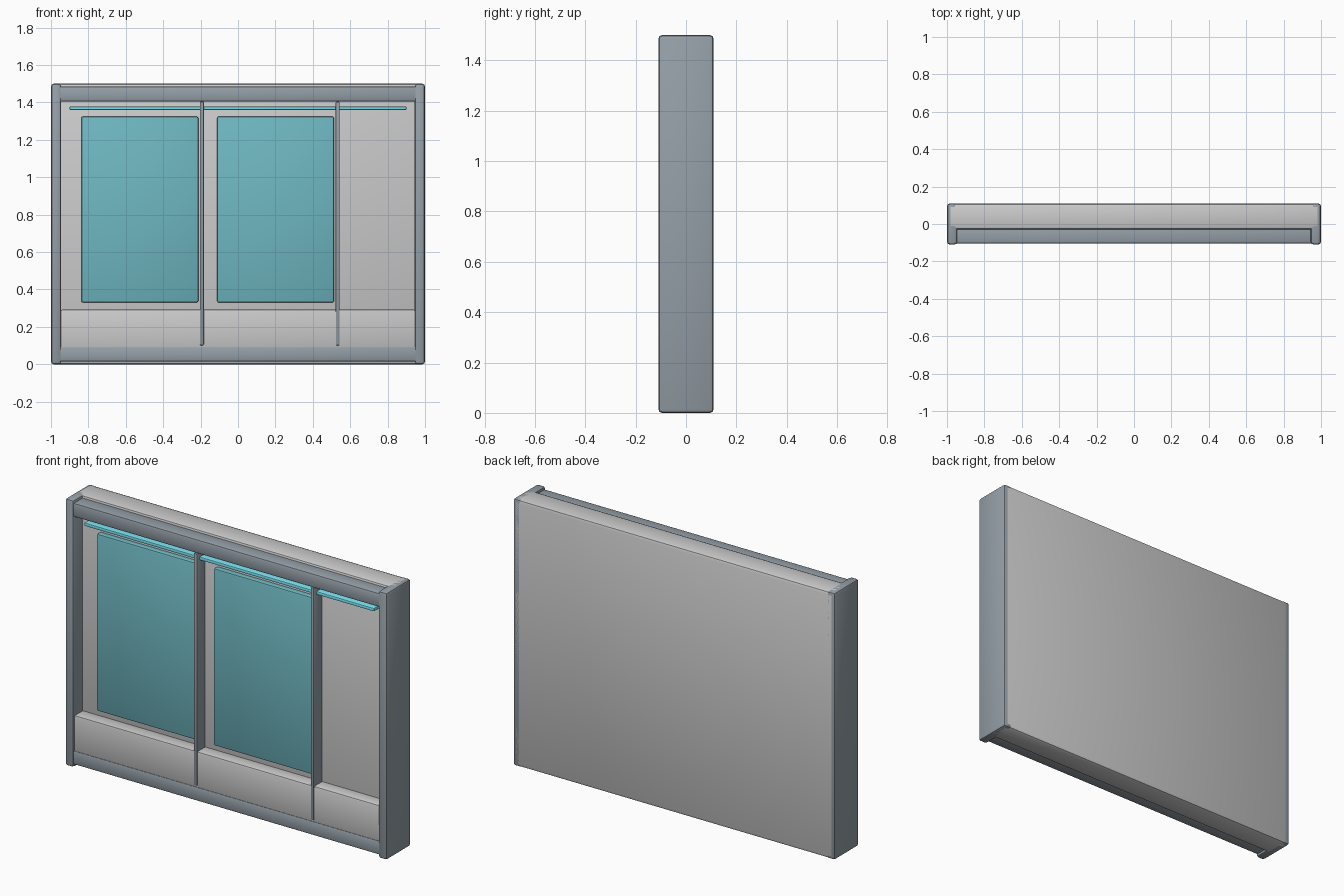
import bpy

if "Cube" in bpy.data.objects:
    bpy.data.objects.remove(bpy.data.objects["Cube"])


def material(name, color):
    m = bpy.data.materials.new(name)
    m.diffuse_color = (*color, 1)
    m.use_nodes = True
    m.node_tree.nodes["Principled BSDF"].inputs["Base Color"].default_value = m.diffuse_color
    return m


DARK = material("dark_metal", (0.30, 0.35, 0.39))
GLASS = material("teal_glass", (0.16, 0.48, 0.54))
GLOW = material("light_cyan", (0.20, 0.78, 0.90))


def box(name, x, y, z, bevel, mat=None):
    """Rounded box from (min, max) ranges on each axis."""
    bpy.ops.mesh.primitive_cube_add(
        size=1, location=[(r[0] + r[1]) / 2 for r in (x, y, z)])
    ob = bpy.context.object
    ob.name = name
    ob.scale = [r[1] - r[0] for r in (x, y, z)]
    bpy.ops.object.transform_apply(location=False, rotation=False, scale=True)
    mod = ob.modifiers.new("bevel", 'BEVEL')
    mod.width = bevel
    mod.segments = 2
    bpy.ops.object.modifier_apply(modifier=mod.name)
    bpy.ops.object.shade_smooth_by_angle()
    if mat:
        ob.data.materials.append(mat)
    return ob


# Thick backing slab
box("back_panel", (-0.998, 0.998), (-0.03, 0.11), (0, 1.5), 0.018)

# Outer frame: side posts and slightly inset rails
for side, x in (("left", (-1, -0.945)), ("right", (0.945, 1))):
    box(side + "_post", x, (-0.11, 0.11), (0, 1.5), 0.015, DARK)
for end, z in (("bottom", (0.015, 0.095)), ("top", (1.405, 1.485))):
    box(end + "_rail", (-0.96, 0.96), (-0.105, -0.01), z, 0.012, DARK)

# Raised lower kick panel
box("lower_panel", (-0.95, 0.95), (-0.10, -0.02), (0.08, 0.292), 0.01)

# Repeating bays: window pane with a divider on its right
for i in range(2):
    dx = i * 0.726
    box(f"window_{i + 1}", (-0.838 + dx, -0.212 + dx), (-0.06, -0.02),
        (0.33, 1.325), 0.01, GLASS)
    box(f"divider_{i + 1}", (-0.204 + dx, -0.182 + dx), (-0.105, -0.025),
        (0.10, 1.405), 0.007, DARK)

# Light strip under the top rail
box("light_strip", (-0.9, 0.9), (-0.08, -0.025), (1.36, 1.378), 0.004, GLOW)
